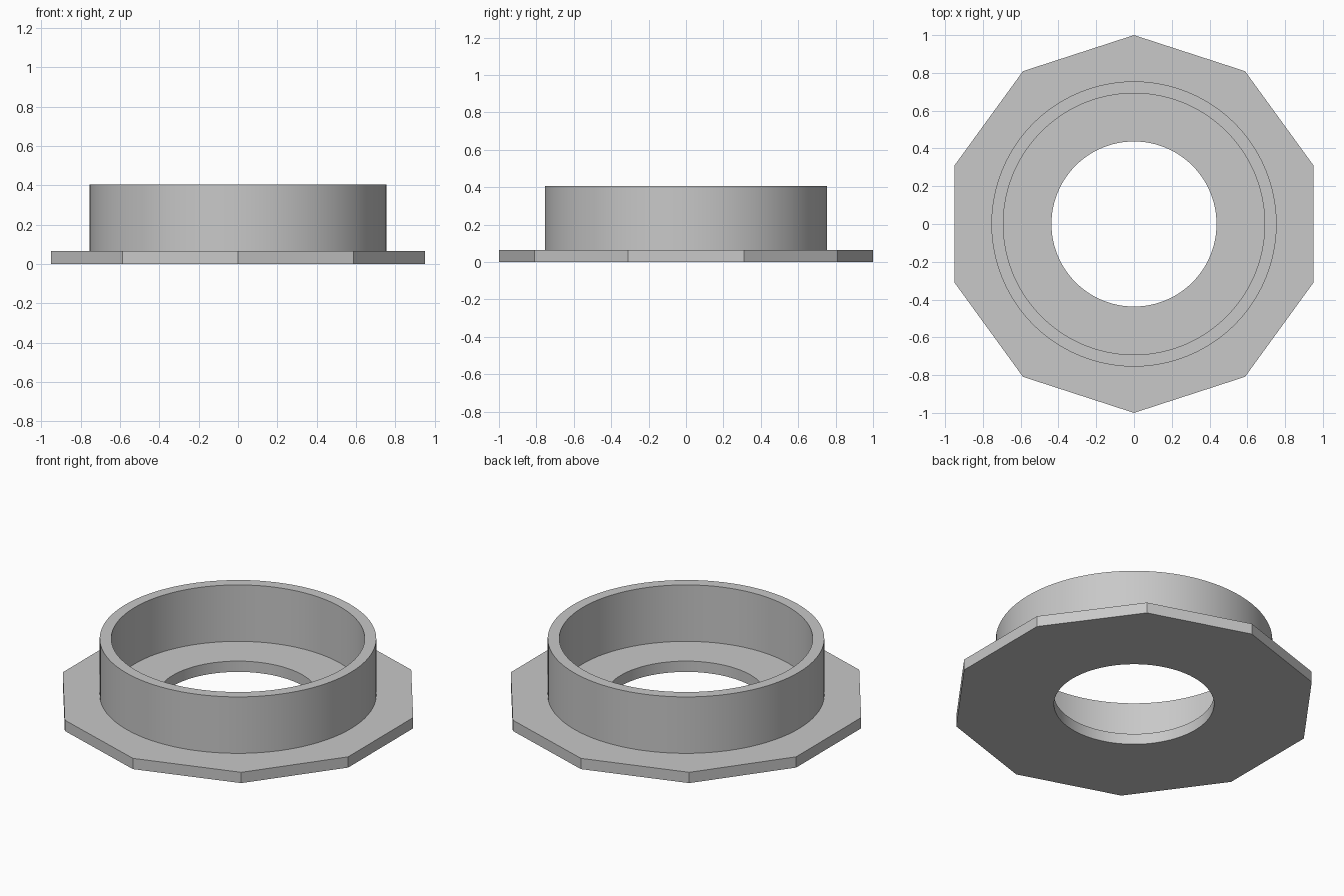
import bpy
import bmesh
from math import cos, sin, pi, radians

cube = bpy.data.objects.get("Cube")
if cube:
    bpy.data.objects.remove(cube, do_unlink=True)

# Single grey material
grey = bpy.data.materials.new("plain grey")
grey.use_nodes = True
colour = (0.58, 0.58, 0.58, 1)
grey.diffuse_color = colour
grey.node_tree.nodes["Principled BSDF"].inputs["Base Color"].default_value = colour


def loop_edges(bm, radius, sides):
    """Closed polygon outline with a corner pointing along +y."""
    verts = [bm.verts.new((radius * cos(pi / 2 + 2 * pi * i / sides),
                           radius * sin(pi / 2 + 2 * pi * i / sides), 0))
             for i in range(sides)]
    return [bm.edges.new((verts[i - 1], verts[i])) for i in range(sides)]


def pierced_plate(name, outer, outer_sides, inner, inner_sides, bottom, top):
    """Outline with a central hole, filled and extruded upwards."""
    bm = bmesh.new()
    edges = loop_edges(bm, outer, outer_sides) + loop_edges(bm, inner, inner_sides)
    bmesh.ops.triangle_fill(bm, edges=edges, use_beauty=True)
    result = bmesh.ops.extrude_face_region(bm, geom=bm.faces[:], use_keep_orig=True)
    raised = [v for v in result["geom"] if isinstance(v, bmesh.types.BMVert)]
    bmesh.ops.translate(bm, verts=raised, vec=(0, 0, top - bottom))
    bmesh.ops.recalc_face_normals(bm, faces=bm.faces[:])
    mesh = bpy.data.meshes.new(name)
    bm.to_mesh(mesh)
    bm.free()
    mesh.materials.append(grey)
    obj = bpy.data.objects.new(name, mesh)
    obj.location.z = bottom
    bpy.context.collection.objects.link(obj)
    bpy.ops.object.select_all(action="DESELECT")
    obj.select_set(True)
    bpy.context.view_layer.objects.active = obj
    bpy.ops.object.shade_smooth_by_angle(angle=radians(30))
    return obj


flange_top = 0.065

# Ten-sided base flange with a round bore
pierced_plate("base_flange", 1.0, 10, 0.437, 96, 0, flange_top)

# Thin-walled round collar standing on the flange
pierced_plate("collar", 0.755, 96, 0.692, 96, flange_top, 0.405)
